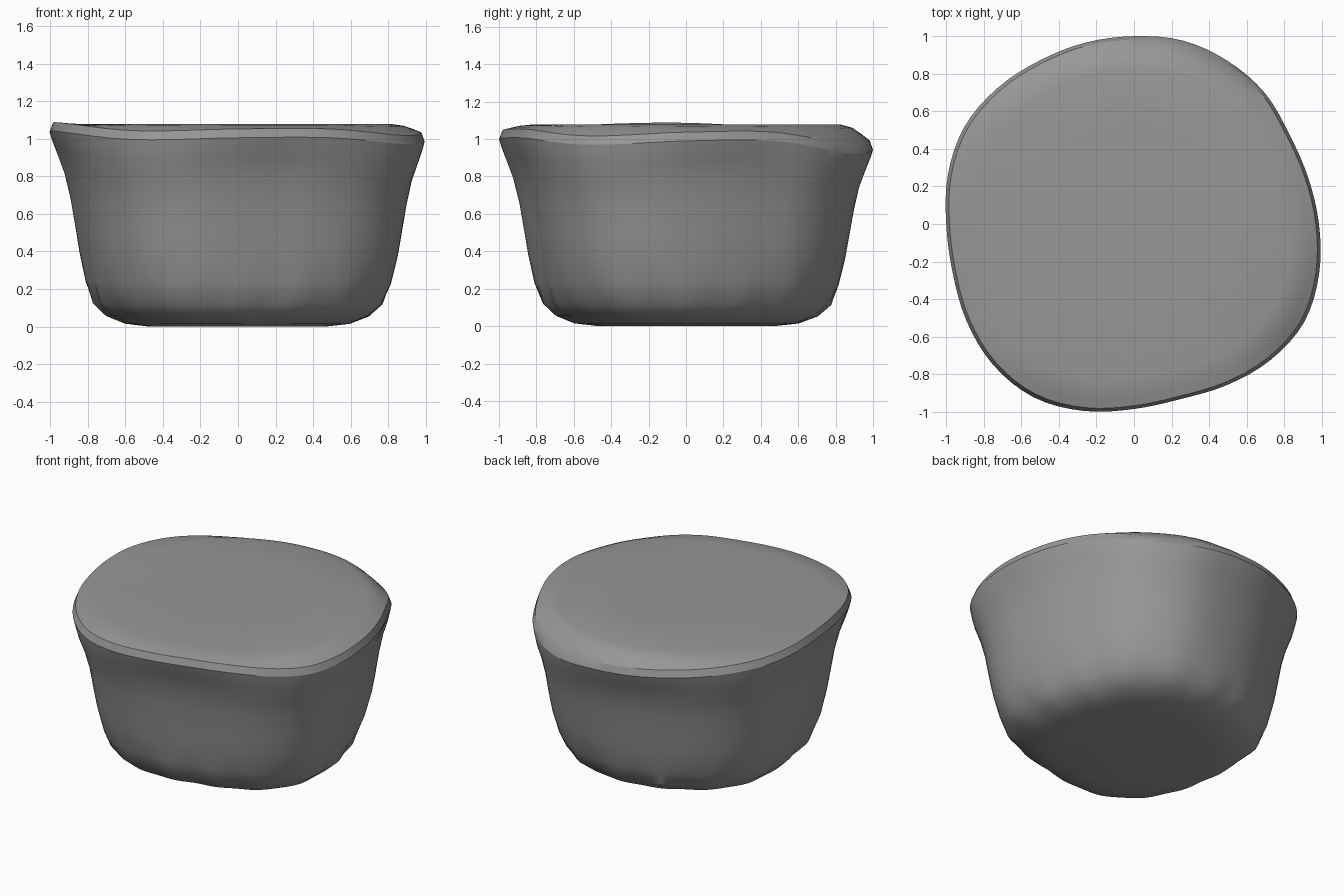
import bpy, bmesh, math

if "Cube" in bpy.data.objects:
    bpy.data.objects.remove(bpy.data.objects["Cube"])

N = 96

# outline radius every 15 degrees and lip height every 30 degrees, from +x counter-clockwise
OUTLINE = [.985, .96, .955, .985, 1.0, 1.01, 1.0, 1.0, 1.005, 1.025, 1.04, 1.025,
           1.0, 1.0, 1.03, 1.06, 1.065, 1.03, .985, .965, .99, 1.025, 1.045, 1.02]
LIP = [.99, .99, .925, .945, .97, 1.01, 1.04, 1.03, .995, 1.005, 1.005, .97]


def wave(table, angle):
    """Smooth periodic interpolation of a table around the circle."""
    n = len(table)
    t = angle / (2 * math.pi) * n
    i = int(math.floor(t))
    f = t - i
    p0, p1, p2, p3 = (table[(i + k) % n] for k in (-1, 0, 1, 2))
    return p1 + 0.5 * f * (p2 - p0 + f * (2 * p0 - 5 * p1 + 4 * p2 - p3
                                          + f * (3 * (p1 - p2) + p3 - p0)))


def bump(x, centre, width):
    return math.exp(-((x - centre) / width) ** 2)


# wall profile: (outline scale, fraction of lip height)
WALL = [(.47, 0), (.60, .015), (.70, .055), (.77, .12), (.812, .23), (.845, .38),
        (.865, .5), (.893, .66), (.925, .79), (.963, .89), (.987, .955), (1, 1)]
# top profile: (outline scale, blend from lip edge to the flat top)
TOP = [(.982, 0), (.94, .4), (.89, .8), (.83, 1), (.5, 1)]

bm = bmesh.new()
rings = []


def add_ring(point):
    ring = []
    for i in range(N):
        a = 2 * math.pi * i / N
        r, z = point(a)
        ring.append(bm.verts.new((r * math.cos(a), r * math.sin(a), z)))
    rings.append(ring)


# side wall: panel dents, undercut below the lip, fuller back right, pleated foot
for s, h in WALL:
    def wall_point(a):
        panel = math.cos(4 * (a - math.radians(10)))
        r = wave(OUTLINE, a) * s
        r -= panel * (.016 * math.sin(math.pi * h) + .01 * bump(h, .85, .09))
        r += .02 * max(0, math.cos(a - math.radians(35))) * math.sin(math.pi * h)
        r += .008 * math.cos(16 * a) * bump(h, .1, .07)
        return r, wave(LIP, a) * h
    add_ring(wall_point)

# wavy lip and flat top
for s, b in TOP:
    def top_point(a):
        edge = wave(LIP, a) + .047
        return wave(OUTLINE, a) * s, edge * (1 - b) + 1.077 * b
    add_ring(top_point)

for lo, hi in zip(rings, rings[1:]):
    for i in range(N):
        j = (i + 1) % N
        bm.faces.new((lo[i], lo[j], hi[j], hi[i]))
bm.faces.new(rings[0][::-1])
bm.faces.new(rings[-1])

mesh = bpy.data.meshes.new("tapered_block")
bm.to_mesh(mesh)
bm.free()
block = bpy.data.objects.new("tapered_block", mesh)
bpy.context.collection.objects.link(block)

# dark grey surface
grey = bpy.data.materials.new("dark_grey")
grey.diffuse_color = (.31, .31, .31, 1)
grey.use_nodes = True
grey.node_tree.nodes["Principled BSDF"].inputs["Base Color"].default_value = grey.diffuse_color
mesh.materials.append(grey)

bpy.context.view_layer.objects.active = block
block.select_set(True)
bpy.ops.object.shade_smooth_by_angle(angle=math.radians(30))
